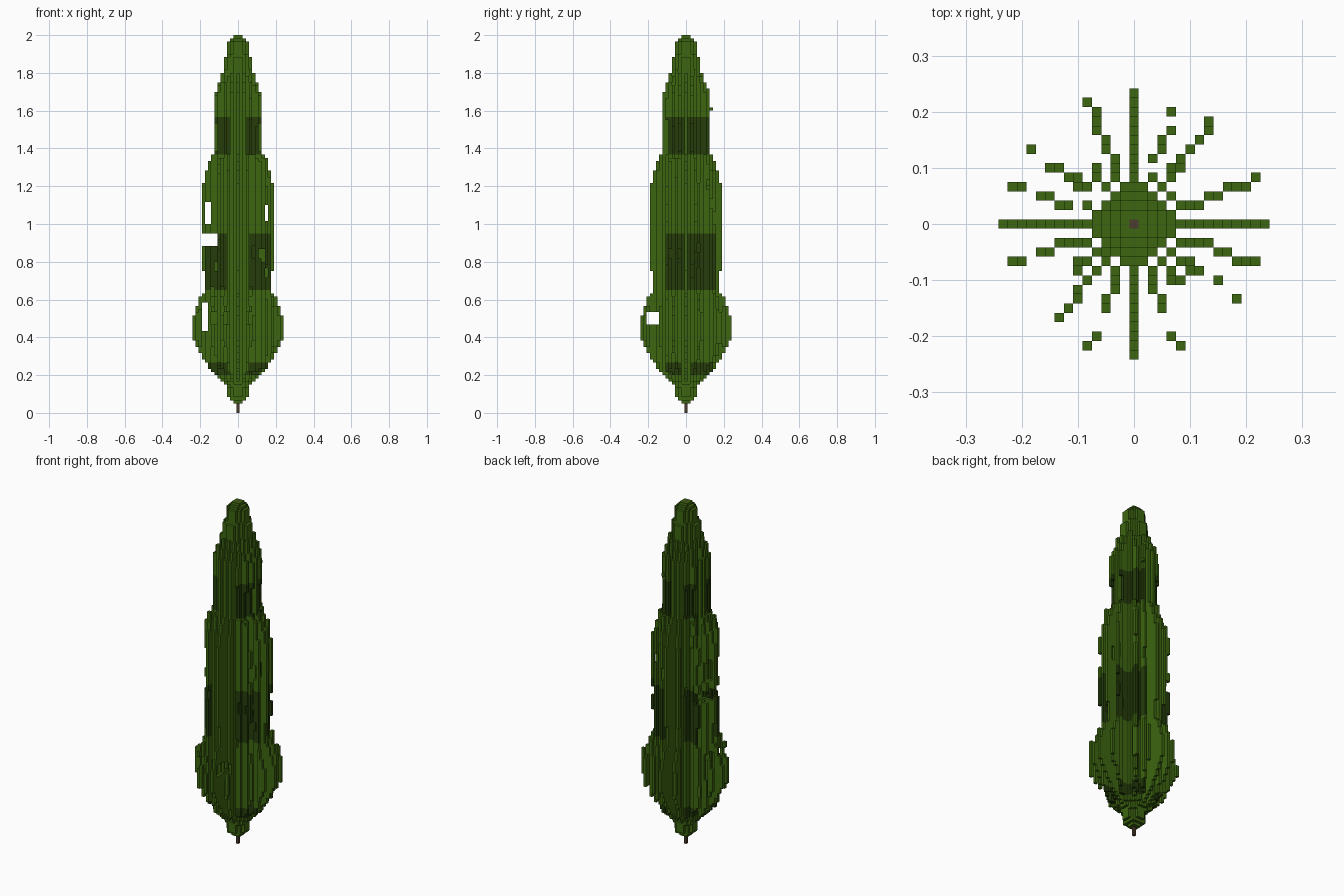
import bpy, bmesh, math, random
from mathutils import Vector

if "Cube" in bpy.data.objects:
    bpy.data.objects.remove(bpy.data.objects["Cube"], do_unlink=True)

random.seed(4)
LAYERS = 120
U = 2 / LAYERS          # edge of one small block


def material(name, rgb):
    m = bpy.data.materials.new(name)
    m.use_nodes = True
    m.diffuse_color = (*rgb, 1)
    m.node_tree.nodes["Principled BSDF"].inputs["Base Color"].default_value = (*rgb, 1)
    return m


leaf = material("leaf_green", (0.047, 0.133, 0.005))
shade = material("deep_green", (0.018, 0.046, 0.003))
bark = material("bark_brown", (0.075, 0.045, 0.026))

# Outline of the crown: height, reach in blocks
OUTLINE = [(.05, 1.2), (.07, 2.9), (.12, 3.2), (.17, 5), (.24, 9), (.29, 11), (.38, 14),
           (.52, 14), (.61, 12), (.64, 10.5), (.8, 11.2), (1.2, 11.2), (1.34, 9),
           (1.38, 7), (1.52, 7), (1.6, 7.9), (1.7, 7), (1.8, 5), (1.88, 4),
           (1.94, 3), (1.97, 3), (1.98, 1.9), (2.01, 1.5)]


def reach(z):
    for (z0, r0), (z1, r1) in zip(OUTLINE, OUTLINE[1:]):
        if z0 <= z <= z1:
            return r0 + (r1 - r0) * (z - z0) / (z1 - z0)
    return 0


# Radial fins: angle, blocks outward from the trunk, whether its bands are dark
FULL = "#" * 14
FINS = [(0, FULL, 0), (90, FULL, 0), (180, FULL, 0), (270, FULL, 0),
        (20, FULL, 1), (36, "#####", 1), (53, "###########.##", 1),
        (70, "#####.#####.##", 1), (110, FULL, 0), (126, "#######", 1),
        (144, "####.######.##", 1), (162, "#####.#####.##", 0),
        (198, "###########.##", 1), (216, "########", 1), (231, "###########.##", 1),
        (250, "##########..##", 0), (290, "##########..##", 0), (308, "########", 1),
        (324, "#########.#.##", 1), (342, "##########.###", 1)]

# Gaps in the foliage: axis, block range along it, height range
GAPS = [(0, -11, -10, .44, .58), (0, -11, -7, .89, .95), (0, -10, -9, 1.0, 1.11),
        (0, 9, 9, 1.02, 1.1), (1, -12, -9, .47, .53)]


def in_gap(cell, z):
    return any(lo <= cell[a] <= hi and z0 < z < z1 for a, lo, hi, z0, z1 in GAPS)


# Fill the crown with blocks
blocks = {}


def add_column(cell, r, dark):
    if cell == (0, 0):
        return
    jitter = random.uniform(-.35, .25) if r > 4 and dark else 0
    nick = random.uniform(.6, 1.6) if r > 6 and dark else -1
    for k in range(LAYERS):
        z = (k + .5) * U
        if r > reach(z) + jitter or in_gap(cell, z) or abs(z - nick) < .03:
            continue
        banded = .65 < z < .95 or 1.36 < z < 1.57 or (.2 < z < .26 and r > 4)
        blocks.setdefault((*cell, k), int(bool(dark and banded)))


for angle, pattern, dark in FINS:
    a = math.radians(angle)
    for r, mark in enumerate(pattern, 1):
        if mark == "#":
            add_column((round(r * math.cos(a)), round(r * math.sin(a))), r, dark)
for i in range(-4, 5):
    for j in range(-4, 5):
        if math.hypot(i, j) < 3.7:
            add_column((i, j), math.hypot(i, j), 0)

# Skin the blocks, joining side faces vertically into tall strips
bm = bmesh.new()


def quad(centre, u, v, colour):
    f = bm.faces.new([bm.verts.new(centre + s * u + t * v)
                      for s, t in ((-1, -1), (1, -1), (1, 1), (-1, 1))])
    f.material_index = colour


for dx, dy in ((1, 0), (-1, 0), (0, 1), (0, -1)):
    out, across = Vector((dx, dy, 0)), Vector((-dy, dx, 0))
    for i, j in sorted({(b[0], b[1]) for b in blocks}):
        start, current = 0, None
        for k in range(LAYERS + 1):
            near = (i + dx, j + dy, k)
            hidden = near in blocks or near[:2] == (0, 0)
            colour = None if hidden else blocks.get((i, j, k))
            if colour != current:
                if current is not None:
                    mid = Vector((i, j, (start + k) / 2)) + out / 2
                    quad(mid * U, across * U / 2, Vector((0, 0, (k - start) * U / 2)), current)
                start, current = k, colour
for (i, j, k), colour in blocks.items():
    for d in (1, -1):
        if (i, j, k + d) not in blocks:
            quad(Vector((i, j, k + .5 + d / 2)) * U, Vector((d * U / 2, 0, 0)),
                 Vector((0, U / 2, 0)), colour)

mesh = bpy.data.meshes.new("foliage")
bm.to_mesh(mesh)
bm.free()
mesh.materials.append(leaf)
mesh.materials.append(shade)
bpy.context.collection.objects.link(bpy.data.objects.new("foliage", mesh))

# Trunk running the full height
bpy.ops.mesh.primitive_cube_add(size=1, location=(0, 0, 1))
trunk = bpy.context.object
trunk.name = "trunk"
trunk.scale = (U, U, 2)
trunk.data.materials.append(bark)
